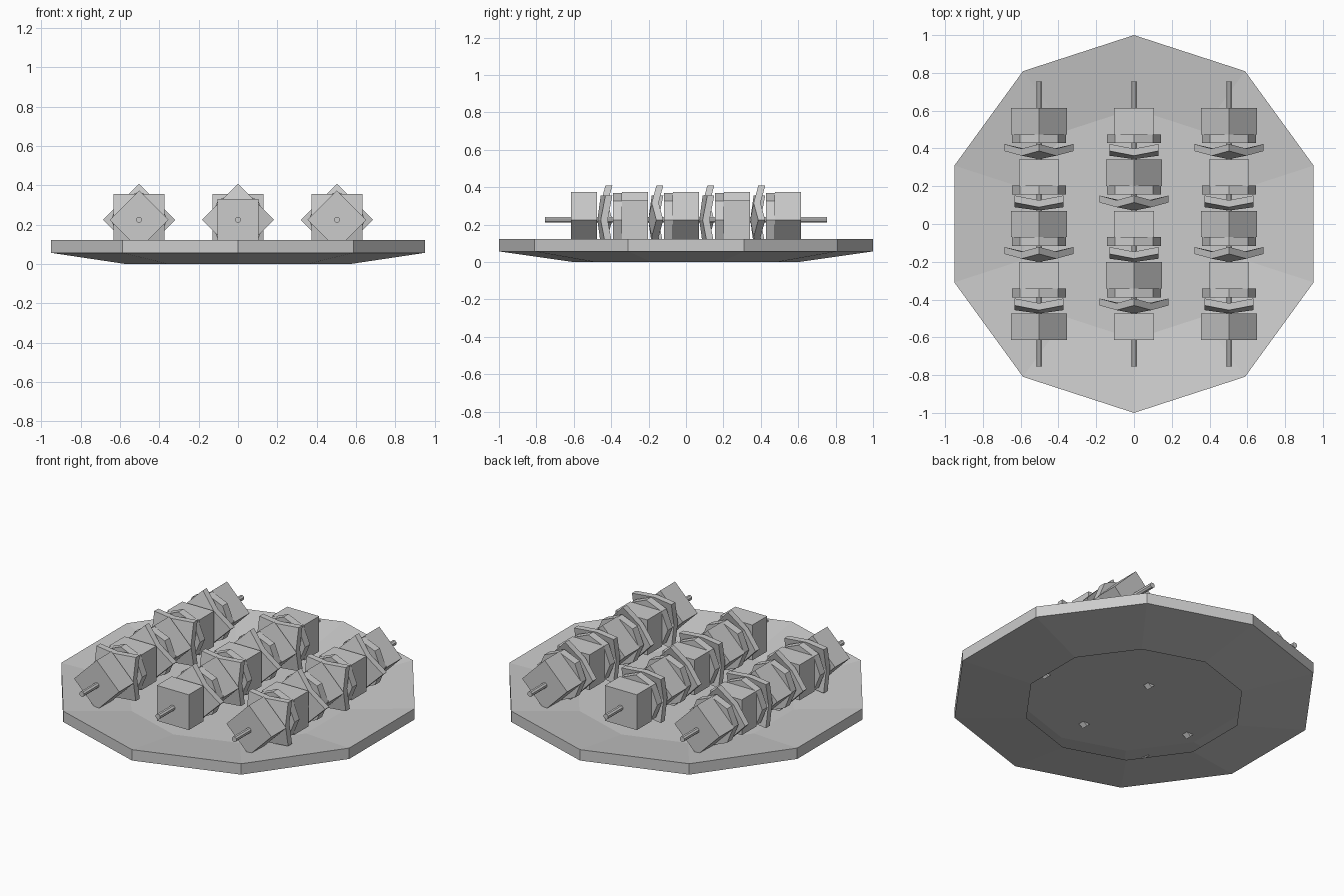
import bpy, bmesh, math
from mathutils import Matrix, Vector

if "Cube" in bpy.data.objects:
    bpy.data.objects.remove(bpy.data.objects["Cube"])

AXIS_Z = 0.225                      # height of the skewer axis


def to_object(name, bm):
    bmesh.ops.recalc_face_normals(bm, faces=bm.faces)
    me = bpy.data.meshes.new(name)
    bm.to_mesh(me)
    bm.free()
    ob = bpy.data.objects.new(name, me)
    bpy.context.collection.objects.link(ob)
    return ob


def prism(name, x, y, sides, radius, length, turn):
    """Regular prism lying along y, first corner turned from straight up."""
    bm = bmesh.new()
    bmesh.ops.create_cone(bm, cap_ends=True, segments=sides, radius1=radius,
                          radius2=radius, depth=length)
    bm.transform(Matrix.Translation((x, y, AXIS_Z)) @ Matrix.Rotation(turn, 4, 'Y')
                 @ Matrix.Rotation(math.pi / 2, 4, 'X'))
    return to_object(name, bm)


def cupped_slice(name, x, y, turn):
    """Square slice of 2 x 2 panels, its corners bent backwards."""
    half, thick = 0.13, 0.037
    bm = bmesh.new()
    bmesh.ops.create_grid(bm, x_segments=2, y_segments=2, size=half)
    for v in bm.verts:
        r = math.hypot(v.co.x, v.co.y) / half
        bend = 0.0 if r < 0.1 else (0.018 if r < 1.2 else 0.043)
        v.co = Vector((v.co.x, bend, v.co.y))
    ext = bmesh.ops.extrude_face_region(bm, geom=bm.faces[:], use_keep_orig=True)
    for v in ext["geom"]:
        if isinstance(v, bmesh.types.BMVert):
            v.co.y += thick
    bm.transform(Matrix.Translation((x, y, AXIS_Z)) @ Matrix.Rotation(turn, 4, 'Y'))
    return to_object(name, bm)


# Plate: ten-sided dish, hollow underneath
bm = bmesh.new()
rings = []
for r, z in [(0.6, 0.0), (1.0, 0.057), (1.0, 0.122), (0.61, 0.064)]:
    rings.append([bm.verts.new((r * math.sin(i * math.tau / 10),
                                r * math.cos(i * math.tau / 10), z)) for i in range(10)])
for a, b in zip(rings, rings[1:]):
    for i in range(10):
        j = (i + 1) % 10
        bm.faces.new((a[i], a[j], b[j], b[i]))
bm.faces.new(rings[-1])
to_object("plate", bm)

# Three skewers, the middle one with the opposite turn order
pitch, eighth = 0.2725, math.pi / 4
for row, x in enumerate((-0.503, 0.0, 0.503)):
    prism("skewer_stick", x, 0, 8, 0.016, 1.51, math.pi / 8)
    for k in range(5):
        y = (k - 2) * pitch
        diamond = (k + row) % 2 == 0
        prism("meat_cube", x, y, 4, 0.149, 0.14, 0 if diamond else eighth)
        if k < 4:
            cupped_slice("pepper_slice", x, y + 0.071, 0 if diamond else eighth)
            prism("onion_slice", x, y + 0.179, 8, 0.143, 0.047, 0)
